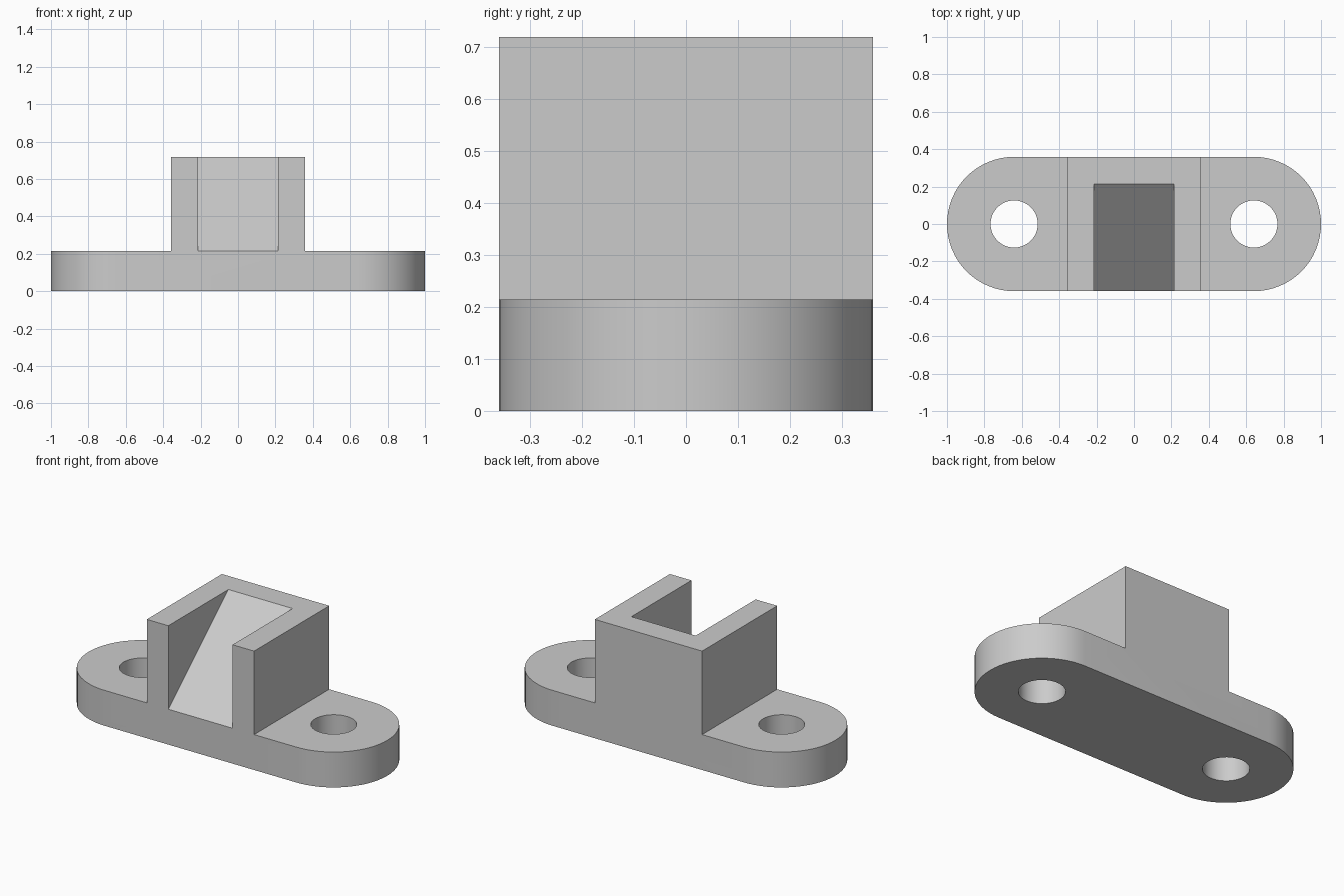
import bpy
import bmesh
from math import cos, sin, pi
from mathutils import Vector

cube = bpy.data.objects.get("Cube")
if cube:
    bpy.data.objects.remove(cube, do_unlink=True)

R = 0.359          # half depth and end radius
CX = 1 - R         # hole and end-arc centre
PLATE_H = 0.214
TOP = 0.719
POCKET = 0.215     # half width of the slot and its rear limit
HOLE_R = 0.126

grey = bpy.data.materials.new("plain grey")
grey.use_nodes = True
grey.diffuse_color = (0.6, 0.6, 0.6, 1)
grey.node_tree.nodes["Principled BSDF"].inputs["Base Color"].default_value = grey.diffuse_color


def prism(name, outline, direction):
    """Extrude a closed outline of 3D points along a direction."""
    bm = bmesh.new()
    face = bm.faces.new([bm.verts.new(p) for p in outline])
    side = bmesh.ops.extrude_face_region(bm, geom=[face])["geom"]
    bmesh.ops.translate(bm, vec=direction, verts=[v for v in side if isinstance(v, bmesh.types.BMVert)])
    bmesh.ops.recalc_face_normals(bm, faces=bm.faces)
    mesh = bpy.data.meshes.new(name)
    bm.to_mesh(mesh)
    bm.free()
    mesh.materials.append(grey)
    obj = bpy.data.objects.new(name, mesh)
    bpy.context.collection.objects.link(obj)
    return obj


def arc(cx, r, start, sweep, steps, z):
    return [(cx + r * cos(start + sweep * i / steps), r * sin(start + sweep * i / steps), z)
            for i in range(steps + 1)]


def combine(target, tool, operation):
    tool.hide_render = True
    mod = target.modifiers.new(operation.lower(), "BOOLEAN")
    mod.operation, mod.object, mod.solver = operation, tool, "EXACT"
    bpy.context.view_layer.objects.active = target
    bpy.ops.object.modifier_apply(modifier=mod.name)
    bpy.data.objects.remove(tool, do_unlink=True)


# Base plate with rounded ends
bracket = prism("ramp_bracket",
                arc(CX, R, -pi / 2, pi, 32, 0) + arc(-CX, R, pi / 2, pi, 32, 0),
                (0, 0, PLATE_H))

# Raised block, flush with the plate front and back
block = prism("block", [(-R, -R, PLATE_H), (R, -R, PLATE_H), (R, R, PLATE_H), (-R, R, PLATE_H)],
              (0, 0, TOP - PLATE_H))

# Slot with a ramp rising from the front edge to the rear wall
low, high = Vector((-POCKET, -R, PLATE_H)), Vector((-POCKET, POCKET, TOP))
extra = (high - low) * 0.3
low, high = low - extra, high + extra
combine(block, prism("slot_cutter", [low, high, (-POCKET, low.y, high.z)], (2 * POCKET, 0, 0)), "DIFFERENCE")
combine(bracket, block, "UNION")

# Mounting holes
for s in (-1, 1):
    ring = arc(s * CX, HOLE_R, 0, 2 * pi, 48, -0.1)[:-1]
    combine(bracket, prism("hole_cutter", ring, (0, 0, PLATE_H + 0.2)), "DIFFERENCE")

# Merge flush faces and keep the hard edges crisp
bm = bmesh.new()
bm.from_mesh(bracket.data)
bmesh.ops.remove_doubles(bm, verts=bm.verts, dist=0.0001)
bmesh.ops.dissolve_limit(bm, angle_limit=0.01, verts=bm.verts, edges=bm.edges)
bm.to_mesh(bracket.data)
bm.free()

bpy.ops.object.select_all(action="DESELECT")
bracket.select_set(True)
bpy.context.view_layer.objects.active = bracket
bpy.ops.object.shade_smooth_by_angle(angle=pi / 6)
